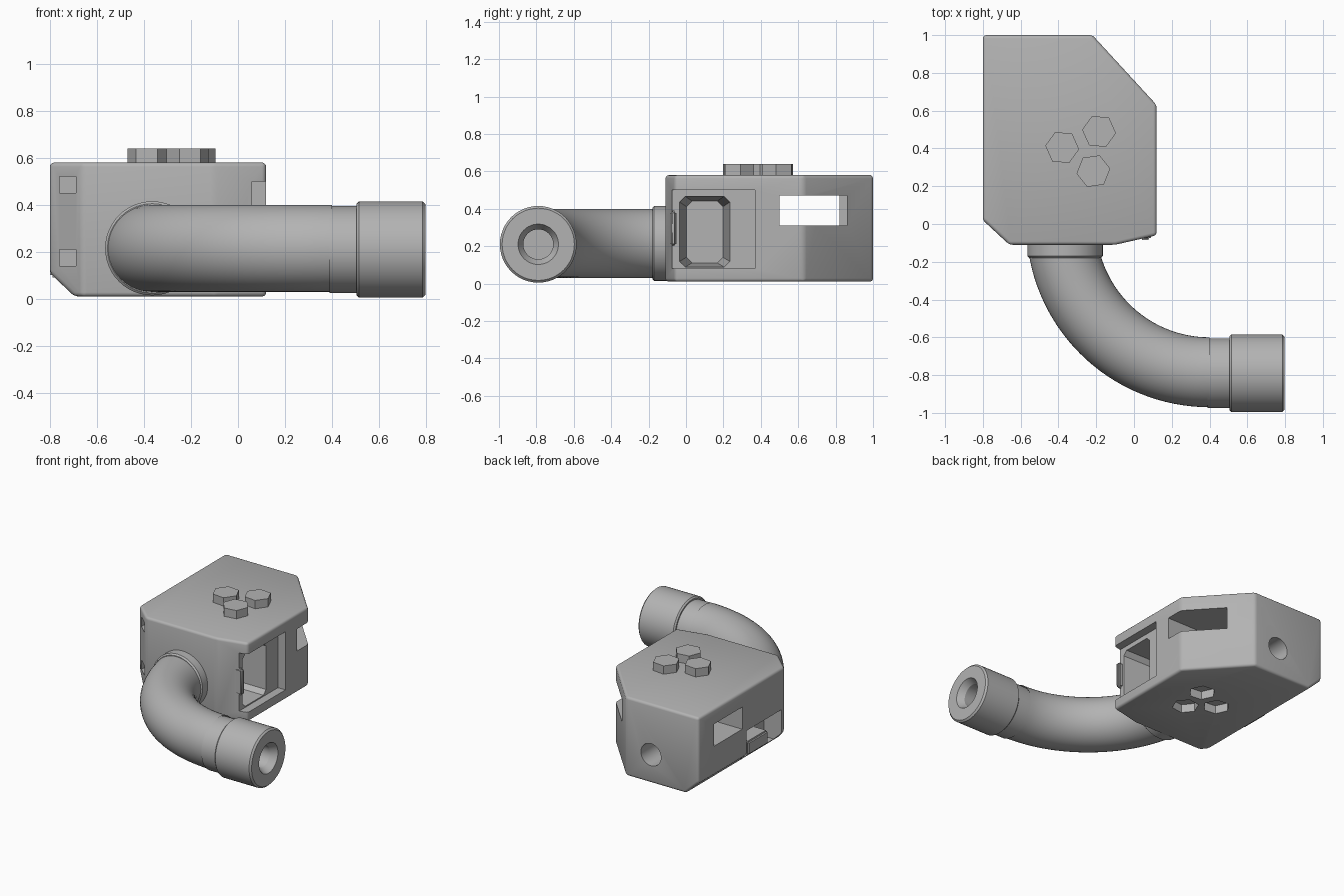
import bpy, bmesh, math
from mathutils import Matrix, Vector

if "Cube" in bpy.data.objects:
    bpy.data.objects.remove(bpy.data.objects["Cube"])

GREY = (0.45, 0.45, 0.45, 1)
mat = bpy.data.materials.new("light grey plastic")
mat.use_nodes = True
mat.diffuse_color = GREY
mat.node_tree.nodes["Principled BSDF"].inputs["Base Color"].default_value = GREY

PIPE_Z = 0.215


def finish(bm, name, smooth=None):
    bmesh.ops.remove_doubles(bm, verts=bm.verts, dist=0.0005)
    bmesh.ops.recalc_face_normals(bm, faces=bm.faces)
    mesh = bpy.data.meshes.new(name)
    bm.to_mesh(mesh)
    bm.free()
    mesh.materials.append(mat)
    ob = bpy.data.objects.new(name, mesh)
    bpy.context.collection.objects.link(ob)
    if smooth:
        smooth_by_angle(ob, smooth)
    return ob


def smooth_by_angle(ob, degrees):
    bpy.ops.object.select_all(action='DESELECT')
    ob.select_set(True)
    bpy.context.view_layer.objects.active = ob
    bpy.ops.object.shade_smooth_by_angle(angle=math.radians(degrees))


def prism(outline, z0, z1):
    bm = bmesh.new()
    face = bm.faces.new([bm.verts.new((x, y, z0)) for x, y in outline])
    up = bmesh.ops.extrude_face_region(bm, geom=[face])["geom"]
    bmesh.ops.translate(bm, vec=(0, 0, z1 - z0),
                        verts=[v for v in up if isinstance(v, bmesh.types.BMVert)])
    return bm


def box(x0, x1, y0, y1, z0, z1):
    return prism([(x0, y0), (x1, y0), (x1, y1), (x0, y1)], z0, z1)


def hexagon(x, y, angle, r=0.09):
    return [(x + r * math.cos(math.radians(angle + 60 * i)),
             y + r * math.sin(math.radians(angle + 60 * i))) for i in range(6)]


def lathe(profile, origin, axis):
    # profile holds (distance along axis, radius)
    bm = bmesh.new()
    axis = Vector(axis)
    side = Vector((0, 0, 1))
    vs = [bm.verts.new(Vector(origin) + axis * d + side * r) for d, r in profile]
    edges = [bm.edges.new(pair) for pair in zip(vs, vs[1:])]
    bmesh.ops.spin(bm, geom=vs + edges, cent=origin, axis=axis,
                   angle=math.tau, steps=48, use_duplicate=False)
    return bm


def cut(target, bm):
    cutter = finish(bm, "cutter")
    cutter.hide_render = True
    mod = target.modifiers.new("cut", 'BOOLEAN')
    mod.operation = 'DIFFERENCE'
    mod.solver = 'EXACT'
    mod.object = cutter
    deps = bpy.context.evaluated_depsgraph_get()
    result = bpy.data.meshes.new_from_object(target.evaluated_get(deps))
    target.modifiers.clear()
    target.data = result
    bpy.data.objects.remove(cutter)


# Housing: clipped outline with a slanted lower right edge and eased edges
outline = [(-0.8, 1), (-0.22, 1), (0.12, 0.63), (0.12, -0.06),
           (-0.1, -0.11), (-0.66, -0.11), (-0.8, 0.02)]
bm = prism(outline, 0.01, 0.58)
cutres = bmesh.ops.bisect_plane(bm, geom=bm.verts[:] + bm.edges[:] + bm.faces[:],
                                plane_co=(-0.8, 0, 0.11), plane_no=(-1, 0, -1.05),
                                clear_outer=True)
bmesh.ops.holes_fill(bm, edges=[e for e in bm.edges if e.is_boundary], sides=0)
bmesh.ops.recalc_face_normals(bm, faces=bm.faces)
bmesh.ops.bevel(bm, geom=bm.edges[:], offset=0.018, segments=3, profile=0.5,
                affect='EDGES', clamp_overlap=True)
housing = finish(bm, "housing")

# Door recess on the left side, open to the front
cut(housing, box(0.06, 0.3, -0.2, 0.37, 0.08, 0.5))

# Tapered battery-like pocket inside the recess
bm = box(-0.2, 0.1, -0.04, 0.24, 0.085, 0.47)
for v in bm.verts:
    if v.co.x < 0:
        v.co.y = 0.1 + (v.co.y - 0.1) * 0.7
        v.co.z = 0.265 + (v.co.z - 0.265) * 0.86
bmesh.ops.bevel(bm, geom=[e for e in bm.edges
                          if abs(e.verts[0].co.x - e.verts[1].co.x) > 0.1],
                offset=0.03, segments=1, affect='EDGES')
cut(housing, bm)

# Strap window straight through, wider at the clipped corner
cut(housing, box(-1, 0.5, 0.5, 0.82, 0.31, 0.47))
cut(housing, box(-0.18, 0.5, 0.6, 0.86, 0.31, 0.47))

# Clip opening low on the right side
cut(housing, box(-1, -0.66, 0.05, 0.45, 0.05, 0.28))

# Two square pockets in the clipped front corner
for z in (0.14, 0.45):
    cut(housing, box(-0.76, -0.69, -0.3, 0.03, z, z + 0.07))

# Round socket in the back
cut(housing, lathe([(0, 0), (0, 0.08), (0.4, 0.08), (0.4, 0)],
                   (-0.42, 0.8, PIPE_Z), (0, 1, 0)))

# Hexagonal studs on top with matching sockets underneath
studs = [(-0.38, 0.405, -6), (-0.185, 0.49, -6), (-0.215, 0.28, 8)]
for i, (x, y, a) in enumerate(studs):
    cut(housing, prism(hexagon(x, y, a), -0.1, 0.07))
    finish(prism(hexagon(x, y, a), 0.56, 0.64), f"hex_stud_{i + 1}")
smooth_by_angle(housing, 32)

# Clip lug in the lower opening
bm = box(-0.8, -0.64, 0.2, 0.43, 0.09, 0.19)
bmesh.ops.bevel(bm, geom=bm.edges[:], offset=0.012, segments=2, affect='EDGES')
finish(bm, "clip_lug", 40)

# Latch bar at the front of the recess
bm = box(0.03, 0.09, -0.085, -0.05, 0.2, 0.39)
bmesh.ops.bevel(bm, geom=bm.edges[:], offset=0.012, segments=3, affect='EDGES')
finish(bm, "latch_bar", 40)

# Curved pipe: a ring swept through a quarter turn
bm = bmesh.new()
ring = bmesh.ops.create_circle(
    bm, segments=48, radius=0.185,
    matrix=Matrix.Translation((-0.385, 0, PIPE_Z)) @ Matrix.Rotation(math.pi / 2, 4, 'X'))
bmesh.ops.spin(bm, geom=ring["verts"] + bm.edges[:], cent=(0.4, 0, PIPE_Z),
               axis=(0, 0, 1), angle=math.pi / 2, steps=32)
finish(bm, "curved_pipe", 40)

# Collar where the pipe meets the housing
finish(lathe([(0, 0.17), (0, 0.19), (0.01, 0.2), (0.1, 0.2), (0.1, 0.17)],
             (-0.365, -0.18, PIPE_Z), (0, 1, 0)), "pipe_collar", 40)

# End sleeve with a countersunk bore, continuing the pipe
finish(lathe([(0.39, 0.185), (0.505, 0.185), (0.505, 0.195), (0.515, 0.205),
              (0.785, 0.205), (0.797, 0.193), (0.797, 0.108), (0.75, 0.08),
              (0.45, 0.08), (0.45, 0)],
             (0, -0.79, PIPE_Z - 0.005), (1, 0, 0)), "end_sleeve", 30)
